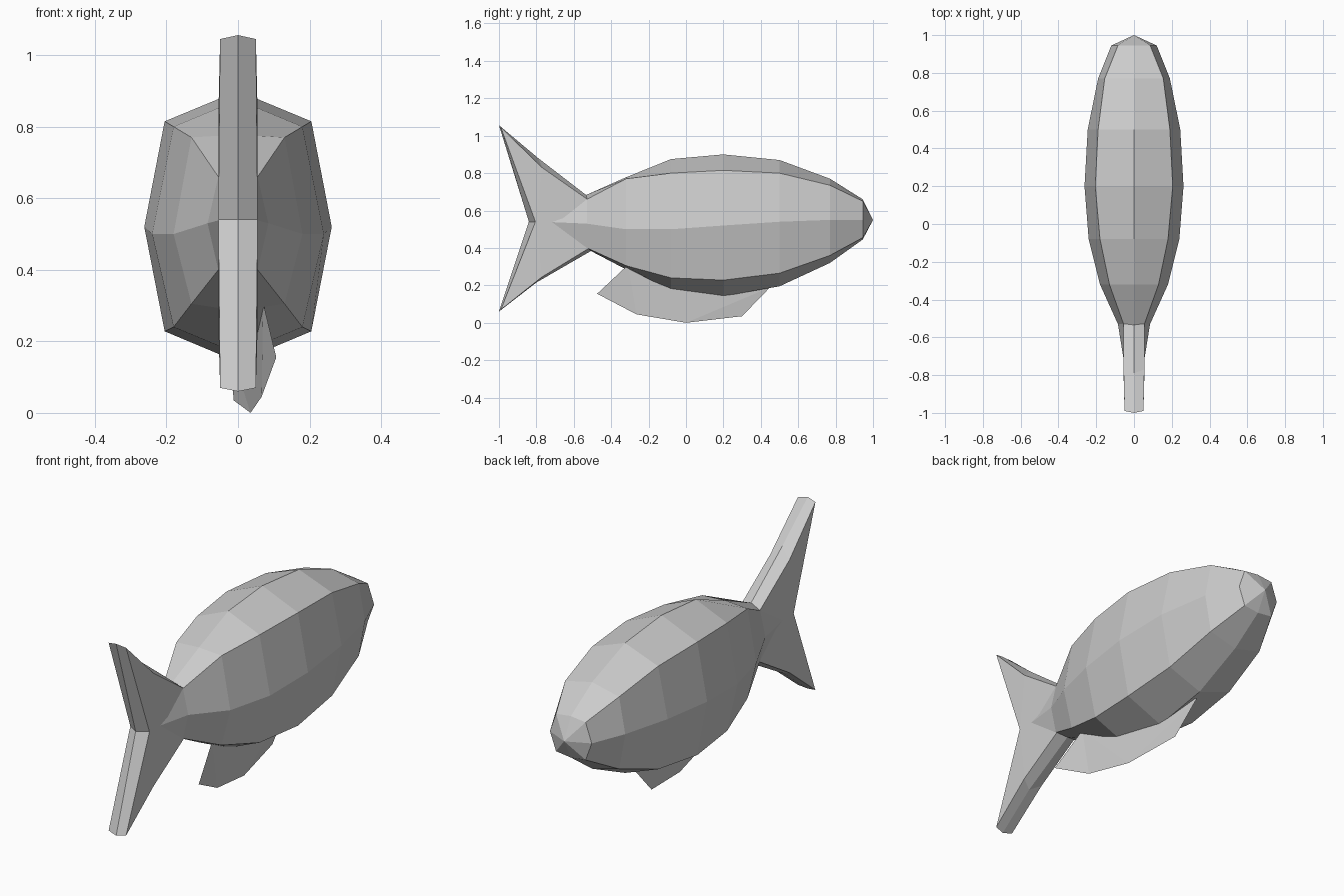
import bpy, bmesh


def make_object(name, verts, faces):
    bm = bmesh.new()
    vs = [bm.verts.new(v) for v in verts]
    for f in faces:
        bm.faces.new([vs[i] for i in f])
    bmesh.ops.recalc_face_normals(bm, faces=bm.faces)
    mesh = bpy.data.meshes.new(name)
    bm.to_mesh(mesh)
    bm.free()
    obj = bpy.data.objects.new(name, mesh)
    bpy.context.collection.objects.link(obj)
    return obj


def bridge(start_a, start_b, n):
    return [(start_a + i, start_a + (i + 1) % n, start_b + (i + 1) % n, start_b + i)
            for i in range(n)]


# Body: eight-sided rings, as y, z of top / shoulder / side / low / belly, shoulder and side half-widths
stations = [
    (-0.76, 0.59, 0.585, 0.54, 0.495, 0.49, 0.03, 0.048),
    (-0.53, 0.685, 0.66, 0.53, 0.40, 0.395, 0.055, 0.085),
    (-0.32, 0.778, 0.77, 0.50, 0.305, 0.285, 0.13, 0.18),
    (-0.08, 0.875, 0.80, 0.50, 0.24, 0.165, 0.18, 0.24),
    (0.20, 0.90, 0.815, 0.52, 0.228, 0.142, 0.205, 0.262),
    (0.50, 0.87, 0.80, 0.54, 0.265, 0.195, 0.19, 0.245),
    (0.77, 0.77, 0.735, 0.55, 0.36, 0.32, 0.155, 0.19),
    (0.945, 0.66, 0.65, 0.55, 0.455, 0.445, 0.085, 0.12),
]
verts, faces = [], []
for k, (y, top, sh, mid, low, bot, ws, wm) in enumerate(stations):
    verts += [(0, y, top), (ws, y, sh), (wm, y, mid), (ws, y, low),
              (0, y, bot), (-ws, y, low), (-wm, y, mid), (-ws, y, sh)]
    if k:
        faces += bridge(8 * (k - 1), 8 * k, 8)
# Pointed nose and closed tail end
nose = len(verts)
verts.append((0, 1.0, 0.55))
last = nose - 8
faces += [(last + i, last + (i + 1) % 8, nose) for i in range(8)]
faces.append(tuple(range(8)))
make_object("body", verts, faces)

# Tail fin: flat sides with a slight ridge along the rim
side = [(-0.99, 1.045), (-0.77, 0.83), (-0.52, 0.655), (-0.50, 0.41),
        (-0.77, 0.245), (-0.99, 0.07), (-0.805, 0.54)]
rim = [(-1.0, 1.056), (-0.79, 0.88), (-0.53, 0.68), (-0.48, 0.40),
       (-0.80, 0.215), (-1.0, 0.06), (-0.84, 0.54)]
half = [0.05, 0.055, 0.055, 0.055, 0.055, 0.05, 0.055]
verts = [(-w, y, z) for w, (y, z) in zip(half, side)]
verts += [(0, y, z) for y, z in rim]
verts += [(w, y, z) for w, (y, z) in zip(half, side)]
faces = bridge(0, 7, 7) + bridge(7, 14, 7)
for s in (0, 14):
    faces += [tuple(s + i for i in q) for q in
              ((0, 1, 6), (1, 2, 6), (2, 3, 6), (3, 4, 6), (4, 5, 6))]
make_object("tail_fin", verts, faces)

# Belly fin: a single thin sheet set at a slight angle under the body
outline = [(0.07, -0.31, 0.31), (0.107, -0.475, 0.155), (0.066, -0.265, 0.045),
           (0.035, 0.0, 0.0), (-0.012, 0.30, 0.035), (-0.025, 0.45, 0.19)]
make_object("belly_fin", outline, [(0, 1, 2), (0, 2, 3), (0, 3, 5), (3, 4, 5)])
